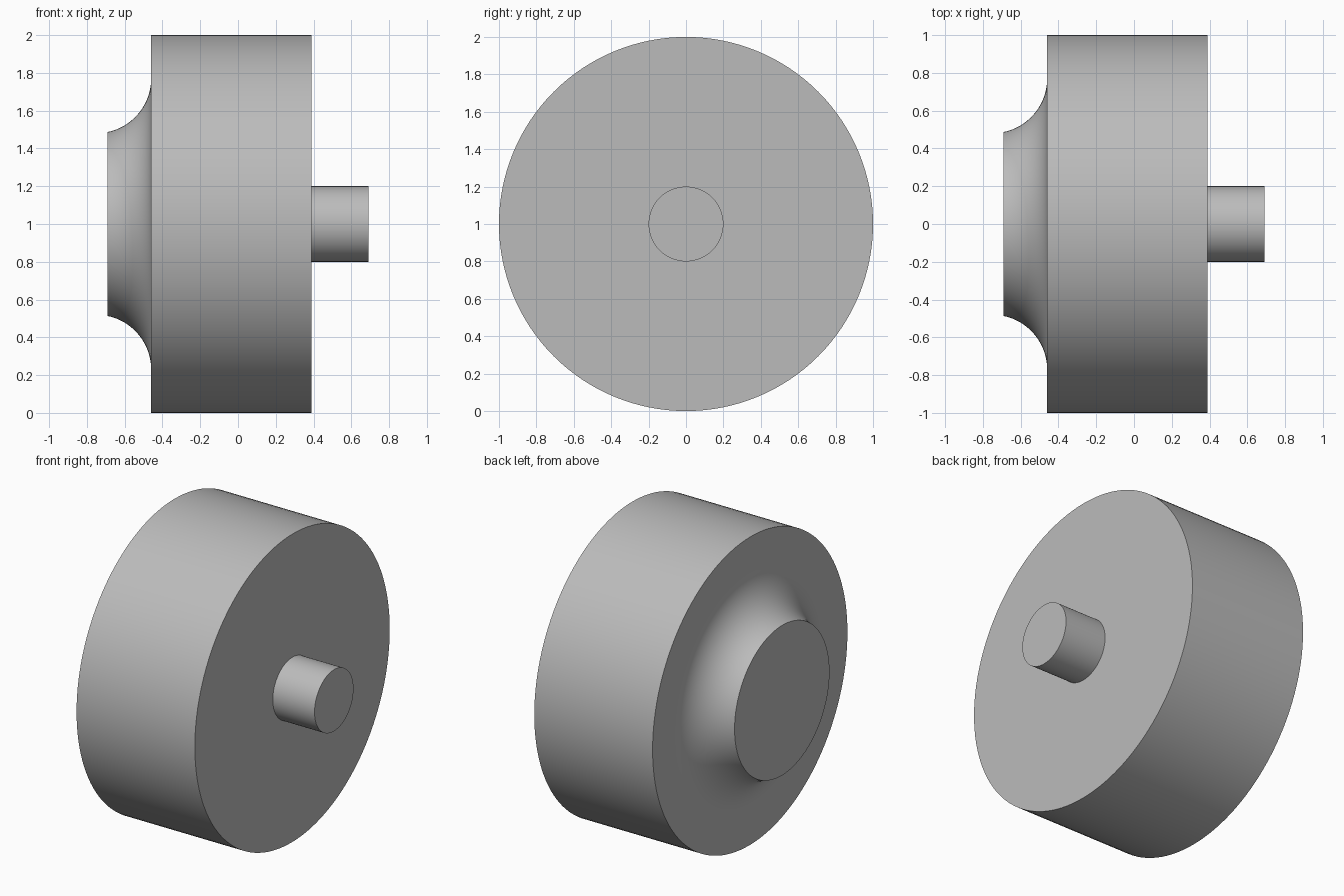
import bpy
import bmesh
from math import sin, cos, acos, radians, pi

if "Cube" in bpy.data.objects:
    bpy.data.objects.remove(bpy.data.objects["Cube"], do_unlink=True)

SEGMENTS = 128
AXIS_Z = 1.0

# Single grey finish for every part
GREY = (0.5, 0.5, 0.5, 1.0)
grey = bpy.data.materials.new("plain grey")
grey.use_nodes = True
grey.diffuse_color = GREY
grey.node_tree.nodes["Principled BSDF"].inputs["Base Color"].default_value = GREY


def turned_part(name, profile):
    """Revolve (x, radius) points around the x axis and cap both ends."""
    bm = bmesh.new()
    rings = []
    for x, r in profile:
        angles = [2 * pi * i / SEGMENTS for i in range(SEGMENTS)]
        rings.append([bm.verts.new((x, r * cos(a), r * sin(a))) for a in angles])
    for a, b in zip(rings, rings[1:]):
        for i in range(SEGMENTS):
            j = (i + 1) % SEGMENTS
            bm.faces.new((a[i], a[j], b[j], b[i]))
    bm.faces.new(rings[0])
    bm.faces.new(rings[-1])
    bmesh.ops.recalc_face_normals(bm, faces=bm.faces)

    mesh = bpy.data.meshes.new(name)
    bm.to_mesh(mesh)
    bm.free()
    mesh.materials.append(grey)
    part = bpy.data.objects.new(name, mesh)
    part.location.z = AXIS_Z
    bpy.context.collection.objects.link(part)
    bpy.ops.object.select_all(action='DESELECT')
    part.select_set(True)
    bpy.context.view_layer.objects.active = part
    bpy.ops.object.shade_smooth_by_angle(angle=radians(30))
    return part


# Wide drum
LEFT, RIGHT, END = -0.46, 0.39, 0.69
turned_part("drum", [(LEFT, 1.0), (RIGHT, 1.0)])

# Shaft, rooted slightly inside the drum
turned_part("shaft", [(RIGHT - 0.05, 0.2), (END, 0.2)])

# Flared boss: concave arc that runs out tangent to the drum face
FILLET, FOOT = 0.289, 0.77
centre_x = LEFT - FILLET
sweep = acos((-END - centre_x) / FILLET)
STEPS = 24
flare = []
for i in range(STEPS + 1):
    a = sweep * (1 - i / STEPS)
    flare.append((centre_x + FILLET * cos(a), FOOT - FILLET * sin(a)))
turned_part("flared_boss", flare + [(LEFT + 0.05, FOOT)])
